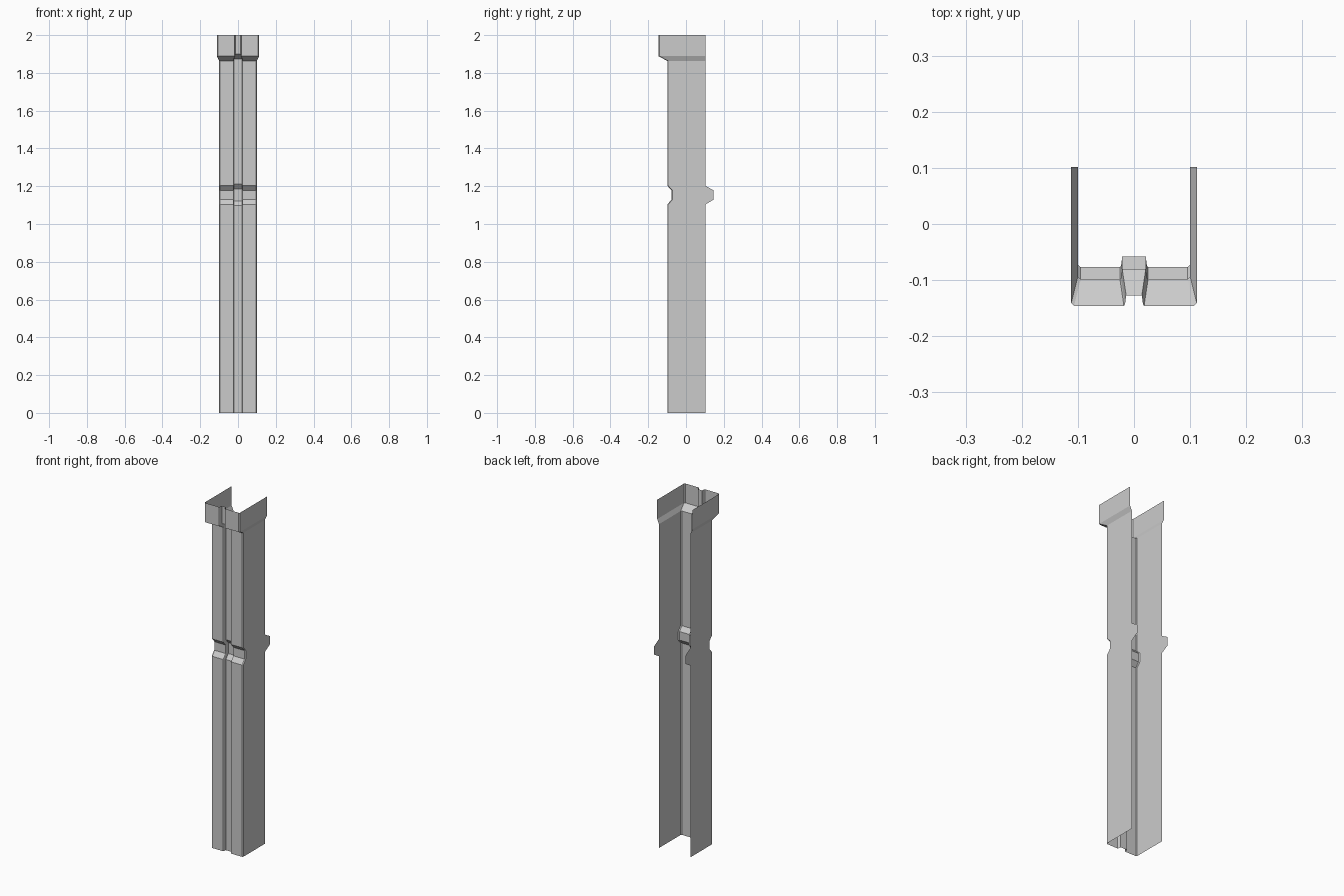
import bpy, bmesh

if "Cube" in bpy.data.objects:
    bpy.data.objects.remove(bpy.data.objects["Cube"])

# Each level: z, half width, front y, back y, groove half width at its mouth, groove z shift
levels = [
    (0.000, 0.100, -0.099, 0.102, 0.025, 0.0),
    (1.103, 0.100, -0.099, 0.102, 0.025, -0.006),
    (1.129, 0.100, -0.077, 0.146, 0.025, -0.006),
    (1.178, 0.100, -0.077, 0.146, 0.025, 0.008),
    (1.203, 0.100, -0.099, 0.102, 0.025, 0.008),
    (1.863, 0.100, -0.099, 0.102, 0.025, 0.010),
    (1.889, 0.112, -0.146, 0.102, 0.018, 0.010),
    (2.000, 0.112, -0.146, 0.102, 0.018, 0.0),
]


def section(z, w, front, back, g, dz):
    """Open U section with chamfered corners and a central front groove."""
    c, depth = 0.005, 0.019
    half = [
        (w, back, z),
        (w, front + c, z),
        (w - c, front, z),
        (g, front, z),
        (g - 0.002, front + 0.003, z + dz * 0.3),
        (g - 0.004, front + depth, z + dz),
    ]
    return [(-x, y, h) for x, y, h in half] + half[::-1]


# Folded sheet casing: loft the sections upward
bm = bmesh.new()
rows = [[bm.verts.new(p) for p in section(*lv)] for lv in levels]
for lo, hi in zip(rows, rows[1:]):
    for i in range(len(lo) - 1):
        bm.faces.new((lo[i], lo[i + 1], hi[i + 1], hi[i]))
mesh = bpy.data.meshes.new("column_casing")
bm.to_mesh(mesh)
bm.free()
casing = bpy.data.objects.new("column_casing", mesh)
bpy.context.collection.objects.link(casing)
